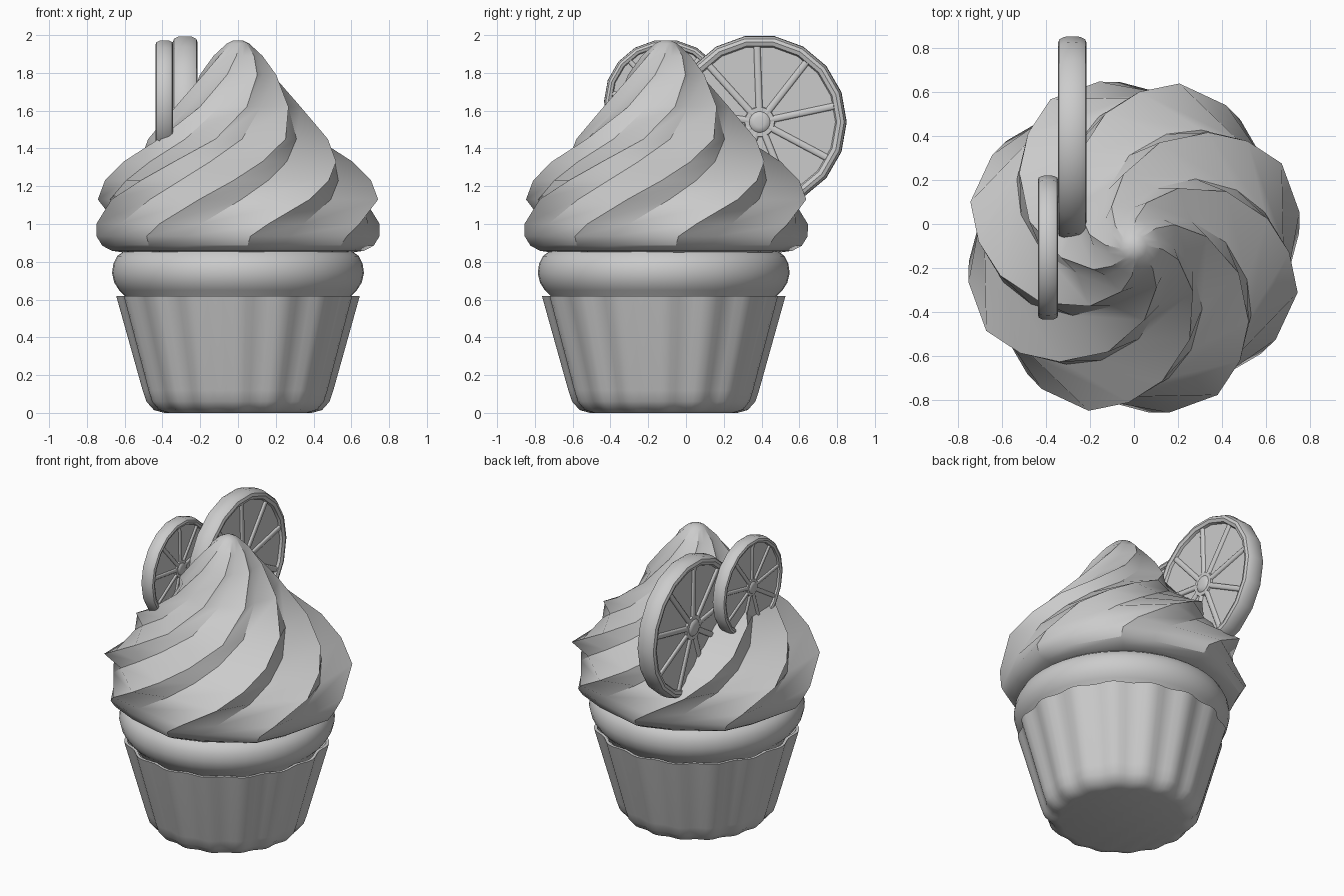
import bpy, bmesh
from math import sin, cos, pi, radians
from mathutils import Matrix, Vector

if "Cube" in bpy.data.objects:
    bpy.data.objects.remove(bpy.data.objects["Cube"], do_unlink=True)

grey = bpy.data.materials.new("plain_grey")
grey.use_nodes = True
grey.diffuse_color = (0.6, 0.6, 0.6, 1)
grey.node_tree.nodes["Principled BSDF"].inputs["Base Color"].default_value = (0.6, 0.6, 0.6, 1)


def finish(name, bm, location, angle=35):
    bmesh.ops.recalc_face_normals(bm, faces=bm.faces)
    mesh = bpy.data.meshes.new(name)
    bm.to_mesh(mesh)
    bm.free()
    mesh.materials.append(grey)
    obj = bpy.data.objects.new(name, mesh)
    bpy.context.collection.objects.link(obj)
    obj.location = location
    bpy.ops.object.select_all(action='DESELECT')
    obj.select_set(True)
    bpy.context.view_layer.objects.active = obj
    bpy.ops.object.shade_smooth_by_angle(angle=radians(angle))


def loft(bm, rings, caps=True):
    """Skin closed rings of (radius, angle, height) points."""
    loops = [[bm.verts.new((r * cos(a), r * sin(a), z)) for r, a, z in ring] for ring in rings]
    n = len(loops[0])
    for low, high in zip(loops, loops[1:]):
        for i in range(n):
            j = (i + 1) % n
            bm.faces.new((low[i], low[j], high[j], high[i]))
    if caps:
        bm.faces.new(loops[0])
        bm.faces.new(loops[-1])
    return loops


def lathe(profile, sides, wave=0, lobes=16):
    """Rings around z, optionally fluted."""
    return [[(r * (1 - wave * (0.5 - 0.5 * cos(lobes * a))), a, z)
             for a in (2 * pi * i / sides for i in range(sides))] for r, z in profile]


# Fluted paper cup
bm = bmesh.new()
loft(bm, lathe([(0.39, 0), (0.445, 0.015), (0.485, 0.06), (0.505, 0.12), (0.645, 0.62),
                (0.625, 0.62), (0.59, 0.56)], 96, 0.04))
finish("paper_cup", bm, (0, -0.118, 0))

# Cake band bulging over the cup
bm = bmesh.new()
loft(bm, lathe([(0.55, 0.54), (0.59, 0.61), (0.63, 0.65), (0.655, 0.69), (0.667, 0.74),
                (0.66, 0.79), (0.64, 0.83), (0.60, 0.86)], 48))
finish("cake", bm, (0, -0.118, 0))

# Swirled frosting: height, ridge radius, twist, valley depth ratio
swirl = [(0.848, 0.60, 6, 0.98), (0.858, 0.67, 5, 0.97), (0.885, 0.72, 4, 0.96),
         (0.935, 0.752, 5, 0.95), (1.0, 0.767, 12, 0.93), (1.13, 0.77, 29.5, 0.88),
         (1.23, 0.705, 43, 0.87), (1.33, 0.62, 57, 0.86), (1.45, 0.49, 76, 0.85),
         (1.62, 0.335, 98, 0.85), (1.79, 0.21, 119, 0.86), (1.89, 0.13, 131, 0.9),
         (1.955, 0.06, 140, 0.96), (1.972, 0.025, 142, 1)]
bm = bmesh.new()
rings = []
for z, r, twist, depth in swirl:
    ring = []
    for tooth in range(8):
        base = twist + 45 * tooth
        ring += [(r, radians(base), z), (r * depth, radians(base + 17), z)]
    rings.append(ring)
loft(bm, rings)
finish("swirled_frosting", bm, (0, -0.105, 0), 32)


def citrus_slice(name, location, size):
    """Upright slice: rounded rind, recessed flesh, nine ribs and a hub on both sides."""
    bm = bmesh.new()
    section = [(0.87, 0.09), (0.885, 0.125), (0.93, 0.142), (0.97, 0.128), (0.995, 0.08), (1.0, 0)]
    outline = section + [(r, -z) for r, z in reversed(section[:-1])]
    loops = loft(bm, lathe(outline, 18), caps=False)
    bm.faces.new(loops[0])
    bm.faces.new(loops[-1])
    for side in (1, -1):
        # Raised ribs with chamfered tops
        for k in range(9):
            turn = Matrix.Rotation(radians(12 + 40 * k), 4, 'Z')
            rows = []
            for half, height in ((0.04, 0.085), (0.034, 0.108), (0.022, 0.117)):
                rows.append([bm.verts.new(turn @ Vector((x, y, side * height)))
                             for x, y in ((0.08, -half), (0.9, -half), (0.9, half), (0.08, half))])
            for low, high in zip(rows, rows[1:]):
                for i in range(4):
                    j = (i + 1) % 4
                    bm.faces.new((low[i], low[j], high[j], high[i]))
            bm.faces.new(rows[-1])
            bm.faces.new(rows[0])
        # Rounded hub on a flat collar
        loft(bm, lathe([(r, side * z) for r, z in
                        ((0.18, 0.08), (0.17, 0.117), (0.12, 0.117), (0.11, 0.13), (0.06, 0.142))], 18))
    # Stand the disc up so its faces look along x
    upright = Matrix(((0, 0, 1), (1, 0, 0), (0, 1, 0))).to_4x4()
    bm.transform(upright @ Matrix.Scale(size, 4))
    finish(name, bm, location, 40)


citrus_slice("large_citrus_slice", (-0.28, 0.39, 1.54), 0.461)
citrus_slice("small_citrus_slice", (-0.39, -0.107, 1.65), 0.327)
